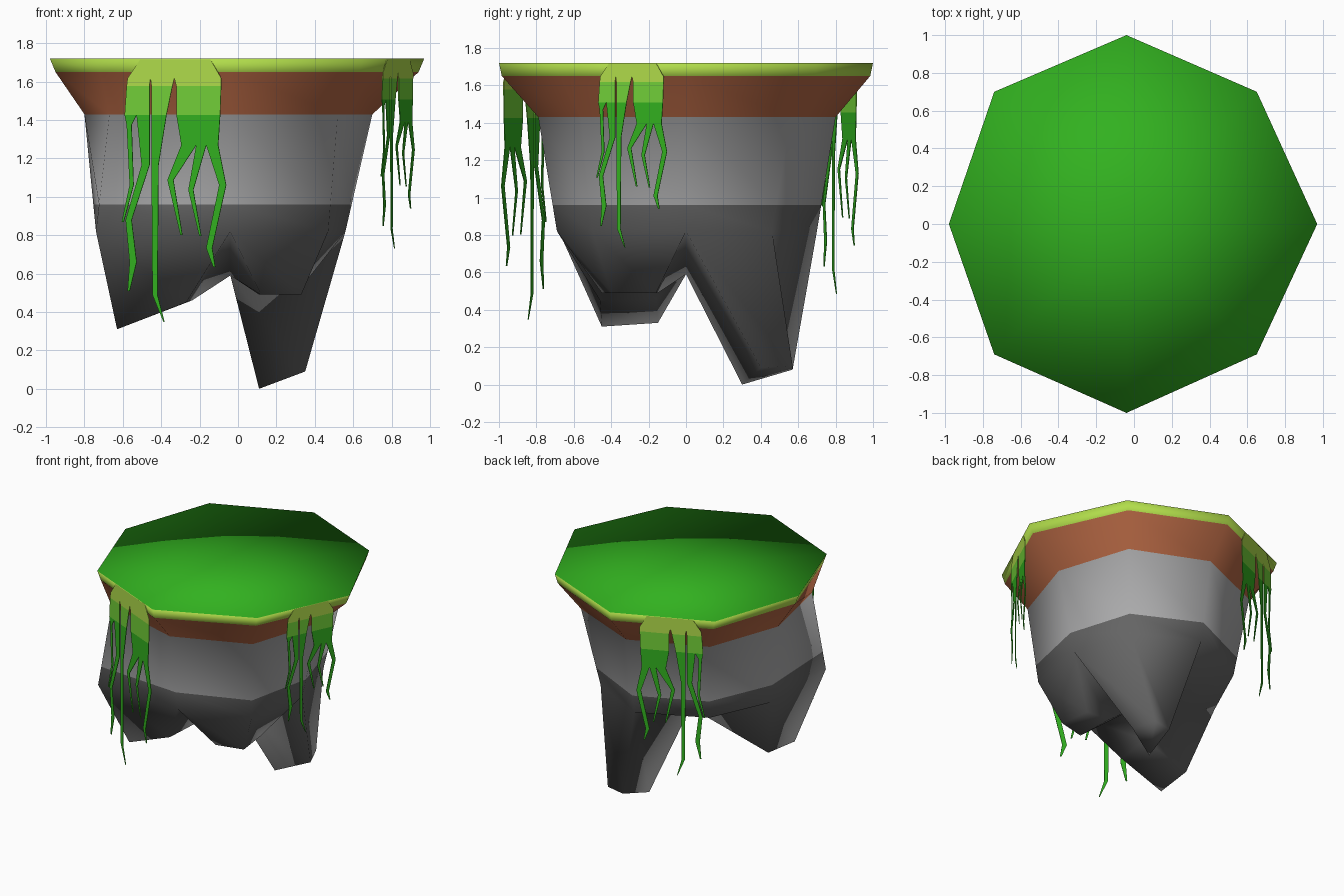
import bpy, bmesh, math
from mathutils import Vector

if "Cube" in bpy.data.objects:
    bpy.data.objects.remove(bpy.data.objects["Cube"])


def material(name, rgb):
    m = bpy.data.materials.new(name)
    m.diffuse_color = (*rgb, 1)
    m.use_nodes = True
    m.node_tree.nodes["Principled BSDF"].inputs["Base Color"].default_value = m.diffuse_color
    return m


GRASS = material("grass green", (0.032, 0.44, 0.014))
LIME = material("lime edge", (0.44, 0.72, 0.07))
LEAF = material("leaf green", (0.17, 0.63, 0.04))
SOIL = material("brown soil", (0.44, 0.13, 0.055))
STONE = material("grey stone", (0.41, 0.41, 0.415))
DARK = material("dark stone", (0.13, 0.13, 0.13))


def finish(bm, name, mats):
    me = bpy.data.meshes.new(name)
    bm.to_mesh(me)
    bm.free()
    for m in mats:
        me.materials.append(m)
    ob = bpy.data.objects.new(name, me)
    bpy.context.collection.objects.link(ob)
    return ob


# octagonal outlines, counter-clockwise from the right-hand corner
TOP = [(.97, 0), (.65, .70), (-.04, 1), (-.74, .70),
       (-.98, 0), (-.74, -.69), (-.04, -1), (.65, -.69)]
SHOULDER = [(.70, 0), (.52, .56), (-.04, .80), (-.60, .56),
            (-.80, 0), (-.67, -.61), (-.04, -.79), (.52, -.56)]
WAIST = [(.56, 0), (.42, .46), (-.04, .70), (-.53, .47),
         (-.74, .01), (-.74, -.68), (-.04, -.69), (.47, -.50)]


def build_island():
    bm = bmesh.new()
    split = 0.77    # where the pale stone turns dark
    border = [(a[0] + (b[0] - a[0]) * split, a[1] + (b[1] - a[1]) * split)
              for a, b in zip(SHOULDER, WAIST)]
    lip = [(x * .97, y * .985) for x, y in TOP]
    levels = [(TOP, 1.72), (lip, 1.65), (SHOULDER, 1.43), (border, .96), (WAIST, .82)]
    rings = [[bm.verts.new((x, y, z)) for x, y in pts] for pts, z in levels]

    # grass top
    mid = bm.verts.new((-.03, 0, 1.72))
    for i in range(8):
        bm.faces.new((mid, rings[0][i], rings[0][(i + 1) % 8])).material_index = 0
    # lip, soil and stone bands
    for k in range(4):
        for i in range(8):
            j = (i + 1) % 8
            f = bm.faces.new((rings[k][i], rings[k + 1][i], rings[k + 1][j], rings[k][j]))
            f.material_index = k + 1

    # underside: three hanging rock spikes around a shared saddle point
    w = rings[4]
    saddle = bm.verts.new((-.04, 0, .59))
    spikes = {
        0: [(.35, .40, .09), (.28, .57, .10), (.15, .57, .08), (.11, .30, 0)],
        4: [(-.61, -.15, .33), (-.63, -.45, .31), (-.27, -.46, .45), (-.24, -.16, .46)],
        6: [(.12, -.45, .49), (.33, -.40, .49), (.30, -.16, .49), (.11, -.15, .49)],
    }
    for start in (0, 2, 4, 6):
        base = [w[start], w[start + 1], w[(start + 2) % 8], saddle]
        if start in spikes:
            # spike 4 lists its corners from the left side round to the front
            tip = [bm.verts.new(p) for p in spikes[start]]
            for i in range(4):
                j = (i + 1) % 4
                bm.faces.new((base[i], tip[i], tip[j], base[j])).material_index = 4
            base = tip
        bm.faces.new(base[::-1]).material_index = 4
    bmesh.ops.recalc_face_normals(bm, faces=bm.faces)
    for f in bm.faces:
        f.smooth = True
    finish(bm, "floating_island", [GRASS, LIME, SOIL, STONE, DARK])


# vine cut-out as ribbons; each row is (drop, left, right)
RIBBONS = [
    [(0, 142, 152), (19, 129, 152), (27, 128, 151), (56, 126, 151)],
    [(56, 126, 138), (66, 128, 133), (126, 131, 135), (163, 123, 125)],
    [(56, 138, 151), (106, 143, 151), (161, 127, 133), (203, 131, 138), (232, 129, 131)],
    [(0, 152, 176), (19, 152, 176), (27, 153, 174), (56, 153, 168),
     (106, 153, 160), (236, 154, 159), (263, 165, 166)],
    [(0, 176, 212), (19, 176, 223), (27, 178, 223), (56, 178, 222), (86, 183, 220)],
    [(86, 183, 198), (121, 169, 175), (176, 182, 184)],
    [(86, 198, 208), (131, 190, 195), (177, 201, 203)],
    [(86, 208, 220), (126, 221, 228), (189, 208, 214), (208, 215, 217)],
]


def build_vine(name, start, end, mid, wide, tall):
    """Flat vine hanging just inside the rim edge start-end, centred at mid (0 to 1)."""
    bm = bmesh.new()
    a, b = Vector((*start, 1.718)), Vector((*end, 1.718))
    d = (b - a).normalized()
    centre = a.lerp(b, mid)
    inward = Vector((-d.y, d.x, 0))
    if inward.dot(centre) > 0:
        inward.negate()
    centre += inward * 0.003

    def point(drop, px):
        p = centre + d * ((px - 177) / 176.4 * wide)
        p.z -= drop / 192 * tall
        return bm.verts.new(p)

    for rows in RIBBONS:
        pairs = [(point(r[0], r[1]), point(r[0], r[2])) for r in rows]
        for k in range(len(rows) - 1):
            (p, q), (r, s) = pairs[k], pairs[k + 1]
            drop = rows[k][0]
            f = bm.faces.new((p, r, s, q))
            f.material_index = 0 if drop < 27 else 1 if drop < 56 else 2
    bmesh.ops.remove_doubles(bm, verts=bm.verts, dist=0.0005)
    ob = finish(bm, name, [LIME, LEAF, GRASS])
    mod = ob.modifiers.new("thickness", 'SOLIDIFY')
    mod.thickness = 0.004
    mod.offset = 0


build_island()
build_vine("front_vine", TOP[5], TOP[6], .59, 1.0, 1.0)
build_vine("right_vine", TOP[7], TOP[0], .585, .70, .72)
build_vine("back_vine", TOP[3], TOP[2], .43, .84, .90)
